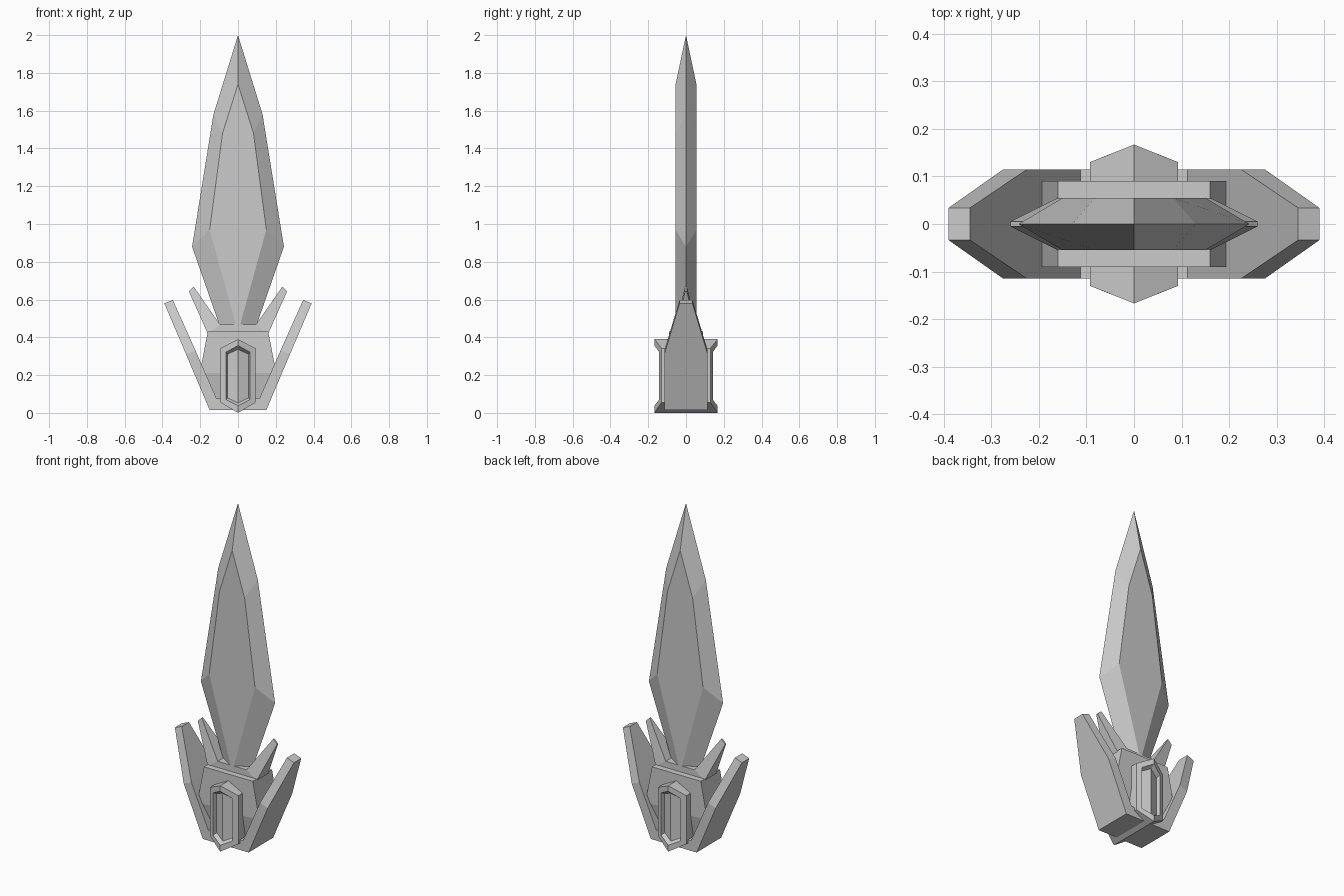
import bpy, bmesh

if "Cube" in bpy.data.objects:
    bpy.data.objects.remove(bpy.data.objects["Cube"])


def loft(name, rings, caps=None):
    """Skin equal-length rings of points and close both ends."""
    bm = bmesh.new()
    vs = [[bm.verts.new(p) for p in ring] for ring in rings]
    n = len(vs[0])
    for a, b in zip(vs, vs[1:]):
        for i in range(n):
            j = (i + 1) % n
            bm.faces.new((a[i], a[j], b[j], b[i]))
    for end in (vs[0], vs[-1]):
        for cap in caps or [range(n)]:
            bm.faces.new([end[i] for i in cap])
    bmesh.ops.recalc_face_normals(bm, faces=bm.faces)
    mesh = bpy.data.meshes.new(name)
    bm.to_mesh(mesh)
    bm.free()
    ob = bpy.data.objects.new(name, mesh)
    bpy.context.collection.objects.link(ob)
    return ob


def forked(name, stations):
    """U-shaped fork: right-hand stations (outer x, z, inner x, z, half depth)."""
    path = [(-1, s) for s in reversed(stations)] + [(1, s) for s in stations]
    rings = [[(k * xo, -h, zo), (k * xi, -h, zi), (k * xi, h, zi), (k * xo, h, zo)]
             for k, (xo, zo, xi, zi, h) in path]
    return loft(name, rings)


def outline(half, tip, y):
    """Symmetric pointed outline in the xz plane."""
    return ([(x, y, z) for x, z in half] + [(0, y, tip)]
            + [(-x, y, z) for x, z in reversed(half)])


# Blade: flat faces with a bevel to a sharp edge
flat = [(0.008, 0.455), (0.15, 0.97), (0.082, 1.48)]
edge = [(0.095, 0.455), (0.243, 0.88), (0.13, 1.58)]
loft("blade", [outline(flat, 1.74, -0.055), outline(edge, 2.0, 0),
               outline(flat, 1.74, 0.055)])

# Outer guard arms, tapering to blunt tips
forked("outer_guard", [(0.15, 0.015, 0.113, 0.075, 0.115),
                       (0.275, 0.31, 0.225, 0.33, 0.115),
                       (0.39, 0.58, 0.345, 0.598, 0.034)])

# Inner prongs beside the blade root
forked("inner_prongs", [(0.16, 0.42, 0.095, 0.467, 0.055),
                        (0.26, 0.643, 0.234, 0.668, 0.005)])

# Central body block, narrowing at the bottom
loft("guard_body", [[(-x, -y, z), (x, -y, z), (x, y, z), (-x, y, z)]
                    for x, y, z in ((0.115, 0.06, 0.06), (0.203, 0.09, 0.21),
                                    (0.16, 0.09, 0.43))])


# Ridged hexagonal plates front and back, with a recessed centre
def hexagon(w, top, shoulder, hip, bottom, y_ridge, y_side, s):
    return [(0, s * y_ridge, top), (w, s * y_side, shoulder), (w, s * y_side, hip),
            (0, s * y_ridge, bottom), (-w, s * y_side, hip), (-w, s * y_side, shoulder)]


steps = [(0.056, 0.337, 0.31, 0.08, 0.053, 0.143, 0.12),
         (0.063, 0.357, 0.322, 0.07, 0.038, 0.167, 0.142),
         (0.093, 0.39, 0.342, 0.055, 0.0, 0.167, 0.13)]
rings = [hexagon(*s, -1) for s in steps] + [hexagon(*s, 1) for s in reversed(steps)]
loft("hex_plates", rings, caps=[(0, 1, 2, 3), (3, 4, 5, 0)])
